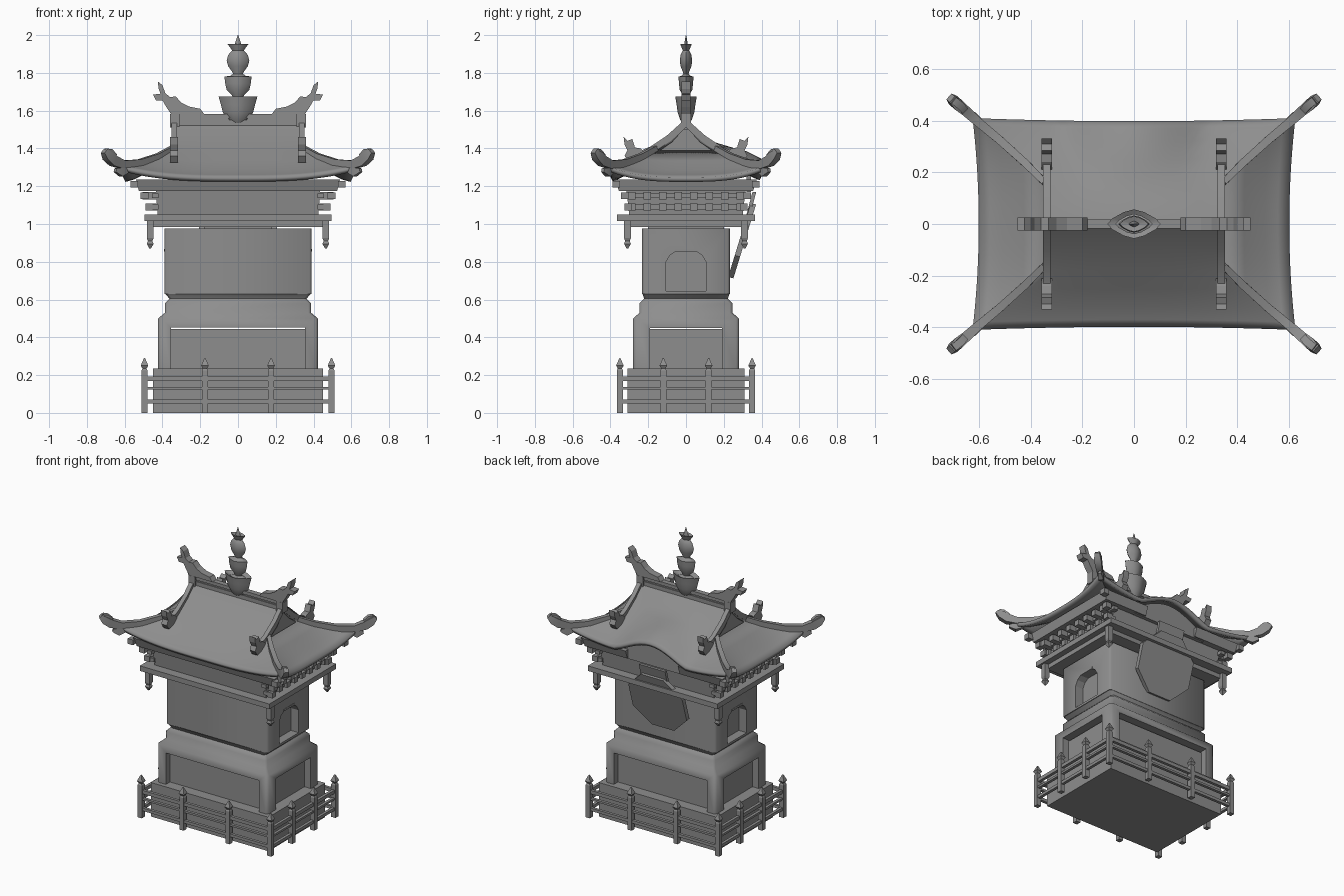
import bpy, bmesh, math
from mathutils import Vector

cube = bpy.data.objects.get("Cube")
if cube:
    bpy.data.objects.remove(cube)

stone = bpy.data.materials.new("grey_stone")
stone.use_nodes = True
GREY = (0.27, 0.27, 0.27, 1)
stone.diffuse_color = GREY
stone.node_tree.nodes["Principled BSDF"].inputs["Base Color"].default_value = GREY


def finish(name, bm, smooth=None):
    bmesh.ops.recalc_face_normals(bm, faces=bm.faces[:])
    me = bpy.data.meshes.new(name)
    bm.to_mesh(me)
    bm.free()
    ob = bpy.data.objects.new(name, me)
    bpy.context.collection.objects.link(ob)
    me.materials.append(stone)
    bpy.ops.object.select_all(action='DESELECT')
    ob.select_set(True)
    bpy.context.view_layer.objects.active = ob
    if smooth:
        bpy.ops.object.shade_smooth_by_angle(angle=math.radians(smooth))
    return ob


def loft(name, rings, smooth=None):
    """Skin a stack of equal-length rings and cap both ends."""
    bm = bmesh.new()
    rows = [[bm.verts.new(p) for p in r] for r in rings]
    n = len(rows[0])
    for a, b in zip(rows, rows[1:]):
        for i in range(n):
            bm.faces.new((a[i], a[(i + 1) % n], b[(i + 1) % n], b[i]))
    bm.faces.new(rows[0])
    bm.faces.new(rows[-1])
    return finish(name, bm, smooth)


def rect(x, y, z, c=0.0):
    """Rectangle ring with chamfered corners."""
    pts = []
    for sx, sy in ((1, 1), (-1, 1), (-1, -1), (1, -1)):
        p = [(sx * x, sy * (y - c), z), (sx * (x - c), sy * y, z)]
        pts += p if sx == sy else p[::-1]
    return pts if c else [(x, y, z), (-x, y, z), (-x, -y, z), (x, -y, z)]


def box(name, x, y, z):
    """Box from (min, max) ranges."""
    return loft(name, [[(x[0], y[0], h), (x[1], y[0], h), (x[1], y[1], h), (x[0], y[1], h)] for h in z])


def slab(name, x, y, z0, z1):
    return box(name, (-x, x), (-y, y), (z0, z1))


def plate(name, outline, axis, a, b):
    """Extrude a 2D outline along x or y."""
    put = (lambda p, d: (d, p[0], p[1])) if axis == 'x' else (lambda p, d: (p[0], d, p[1]))
    return loft(name, [[put(p, d) for p in outline] for d in (a, b)])


def bar(name, path):
    """Sweep a rectangular section along (x, y, z, width, height) points."""
    rings = []
    for i, (x, y, z, w, h) in enumerate(path):
        p, q = path[max(i - 1, 0)], path[min(i + 1, len(path) - 1)]
        d = Vector((q[0] - p[0], q[1] - p[1], q[2] - p[2])).normalized()
        s = Vector((-d.y, d.x, 0)).normalized()
        u = d.cross(s)
        c = Vector((x, y, z))
        rings.append([c + s * a * w / 2 + u * b * h / 2 for a, b in ((1, 1), (-1, 1), (-1, -1), (1, -1))])
    return loft(name, rings, 35)


def cut(ob, cutter):
    m = ob.modifiers.new("cut", 'BOOLEAN')
    m.object = cutter
    m.solver = 'EXACT'
    bpy.ops.object.select_all(action='DESELECT')
    bpy.context.view_layer.objects.active = ob
    ob.select_set(True)
    bpy.ops.object.modifier_apply(modifier=m.name)
    bpy.data.objects.remove(cutter)


SIDES = (-1, 1)
QUADS = [(sx, sy) for sx in SIDES for sy in SIDES]

# Platform and railing
slab("platform", .45, .31, 0, .235)
posts = [(sx * x, sy * y) for sx, sy in QUADS for x, y in ((.495, .35), (.175, .35), (.495, .12))]
for px, py in posts:
    rings = [[(px + a, py + b, z) for a, b, _ in rect(r, r, 0)]
             for z, r in ((0, .016), (.225, .016), (.235, .011), (.25, .02), (.29, .003))]
    loft("railing_post", rings)
for z, h in ((.18, .012), (.13, .007), (.06, .01)):
    for s in SIDES:
        box("front_rail", (-.48, .48), (s * .35 - .01, s * .35 + .01), (z - h, z + h))
        box("side_rail", (s * .495 - .01, s * .495 + .01), (-.34, .34), (z - h, z + h))

# Pedestal with open panels around an inner core
pedestal = loft("pedestal", [rect(x, y, z, .015) for z, x, y in (
    (.23, .423, .28), (.50, .423, .28), (.53, .387, .246), (.58, .387, .246),
    (.605, .363, .222), (.635, .39, .232))], 60)
cut(pedestal, box("cutter", (-.355, .355), (-.5, .5), (.2, .452)))
cut(pedestal, box("cutter", (-.6, .6), (-.19, .19), (.2, .45)))
slab("pedestal_core", .375, .235, .23, .443)

# Main body with arched side niches
body = loft("body", [rect(.39, .232, z, .012) for z in (.63, .975)], 50)
arch = [(-.105, .645), (.105, .645), (.105, .8), (.085, .835), (.055, .855), (-.055, .855), (-.085, .835), (-.105, .8)]
for s in SIDES:
    cut(body, plate("cutter", arch, 'x', s * .33, s * .5))
    box("niche_cap", (s * .37, s * .392), (-.06, .06), (.855, .868))
slab("body_cap", .18, .2, .97, .99)

# Beams, frieze and eave boards, notched at the back for the plaque
slab("lower_beam", .455, .305, .985, 1.02)
slab("upper_beam", .495, .365, 1.015, 1.05)
loft("frieze", [rect(.425, .30, 1.04), rect(.435, .315, 1.18)])
board = loft("eave_board", [rect(.525, .355, 1.175), rect(.54, .375, 1.235)])
cut(board, box("cutter", (-.2, .2), (.33, .5), (1.1, 1.3)))
for s in SIDES:
    for z, reach, half in ((1.09, .475, .32), (1.15, .505, .345)):
        box("bracket_rail", (s * .42, s * .455), (-half, half), (z - .012, z + .012))
        for i in range(8):
            y = -.287 + .082 * i
            box("bracket_block", (s * .42, s * reach), (y - .019, y + .019), (z - .019, z + .019))
for sx, sy in QUADS:
    for z, x, y in ((1.21, .55, .37), (1.15, .495, .325), (1.09, .47, .305)):
        cx, cy = sx * x, sy * y
        box("corner_bracket", (cx - .02, cx + .02), (cy - .02, cy + .02), (z - .018, z + .018))
    cx, cy = sx * .465, sy * .31
    loft("hanging_post", [[(cx + a, cy + b, z) for a, b, _ in rect(r, r, 0)] for z, r in (
        (.87, .004), (.895, .018), (.91, .012), (.925, .018), (.985, .018), (1.03, .018))])


# Hip-and-gable roof with an arched swell over the back
HALF = .28


def swell(x, y):
    if y <= .1 or abs(x) > HALF:
        return 0
    return .1 * math.cos(x / HALF * math.pi / 2) ** 1.2 * min((y - .1) / .22, 1)


N = 32
ROWS = [(0, 1.54, .35, 0), (.09, 1.453, .35, 0), (.18, 1.388, .35, 0), (.25, 1.335, .43, .01),
        (.32, 1.285, .52, .03), (.37, 1.26, .575, .045), (.398, 1.247, .625, .06)]
bm = bmesh.new()


def roof_strip(rows):
    grid = [[bm.verts.new(p) for p in r] for r in rows]
    for a, b in zip(grid, grid[1:]):
        for i in range(len(a) - 1):
            bm.faces.new((a[i], a[i + 1], b[i + 1], b[i]))


STEPS = [2 * i / N - 1 for i in range(N + 1)]
for s in SIDES:
    slope = []
    for y, z, xh, lift in ROWS:
        slope.append([(t * xh, s * (y + lift * .2 * t * t),
                       z + lift * abs(t) ** 3 + swell(t * xh, s * y)) for t in STEPS])
    roof_strip(slope)
    roof_strip([[(s * (xh - lift * .4 * (1 - t * t)), t * (y + lift * .2),
                  z + lift * abs(t) ** 3) for t in STEPS] for y, z, xh, lift in ROWS[2:]])
bmesh.ops.remove_doubles(bm, verts=bm.verts[:], dist=.0005)
roof = finish("roof", bm, 40)
thick = roof.modifiers.new("thickness", 'SOLIDIFY')
thick.thickness = .025
thick.offset = -1
for s in SIDES:
    plate("gable", [(-.18, 1.375), (.18, 1.375), (.09, 1.443), (0, 1.53), (-.09, 1.443)], 'x', s * .30, s * .335)

# Infill under the back arch, and the tilted eight-sided plaque on its bracket
hump = [(-.28 + .04 * i, 1.225 + swell(-.28 + .04 * i, .33)) for i in range(15)]
plate("arch_infill", [(-.28, 1.17)] + hump + [(.28, 1.17)], 'y', .32, .345)
ring = []
for d in (0, .028):
    ring.append([(.223 * math.cos(a), .283 + .065 * math.sin(a) + d,
                  .915 + .212 * math.sin(a) - d * .25)
                 for a in (math.pi / 8 + k * math.pi / 4 for k in range(8))])
loft("plaque", ring)
loft("plaque_bracket", [[(-.1, y, z), (.1, y, z), (.1, y + .02, z), (-.1, y + .02, z)]
                        for y, z in ((.32, 1.05), (.352, 1.17))])

# Ridge beam, descending ridges and upturned hips
slab("ridge_base", .345, .018, 1.50, 1.55)
slab("ridge_top", .355, .018, 1.56, 1.583)
slab("ridge_core", .33, .011, 1.53, 1.57)
for s in SIDES:
    box("ridge_end", (s * .335 - .025, s * .335 + .025), (-.026, .026), (1.51, 1.583))
for sx, sy in QUADS:
    bar("gable_ridge", [(sx * .338, sy * y, z, .03, .035) for y, z in (
        (0, 1.535), (.09, 1.455), (.18, 1.395), (.25, 1.365), (.30, 1.35))])
    head = [(.21, 1.375), (.24, 1.40), (.27, 1.405), (.285, 1.45), (.31, 1.44), (.33, 1.46),
            (.325, 1.42), (.31, 1.39), (.325, 1.36), (.30, 1.325), (.24, 1.34)]
    plate("ridge_beast", [(sy * y, z) for y, z in head], 'x', sx * .338 - .021, sx * .338 + .021)
    bar("hip_ridge", [(sx * x, sy * y, z, w, h) for x, y, z, w, h in (
        (.345, .16, 1.40, .025, .03), (.42, .235, 1.357, .03, .035), (.52, .325, 1.322, .032, .04),
        (.61, .40, 1.314, .035, .045), (.66, .445, 1.334, .04, .055),
        (.69, .47, 1.36, .045, .05), (.71, .488, 1.385, .03, .025))])
    bar("hip_beast", [(sx * x, sy * y, z, w, h) for x, y, z, w, h in (
        (.58, .385, 1.285, .02, .02), (.62, .415, 1.275, .035, .045), (.65, .44, 1.285, .02, .02))])
    bar("hip_horn", [(sx * x, sy * y, z, .03, h) for x, y, z, h in (
        (.655, .44, 1.36, .02), (.68, .465, 1.38, .035), (.70, .48, 1.39, .02))])

# Dragons at the ridge ends
dragon = [(.18, 1.583), (.20, 1.61), (.26, 1.622), (.30, 1.643), (.33, 1.675), (.36, 1.672),
          (.385, 1.693), (.40, 1.735), (.425, 1.755), (.42, 1.715), (.41, 1.69), (.45, 1.685),
          (.435, 1.655), (.40, 1.655), (.38, 1.62), (.355, 1.583)]
for s in SIDES:
    plate("ridge_dragon", [(s * x, z) for x, z in dragon], 'y', -.025, .025)


# Stacked central finial, flattened front to back
def lathe(name, profile, n=12):
    rings = []
    for r, z in profile:
        ring = []
        for k in range(n):
            c, d = math.cos(2 * math.pi * k / n), math.sin(2 * math.pi * k / n)
            ring.append((r * math.copysign(abs(c) ** 1.4, c), .55 * r * math.copysign(abs(d) ** 1.4, d), z))
        rings.append(ring)
    return loft(name, rings, 40)


lathe("finial_crown", [(.015, 1.52), (.055, 1.55), (.08, 1.59), (.09, 1.63), (.103, 1.675), (.06, 1.66), (.025, 1.67)])
lathe("finial_cup", [(.02, 1.66), (.035, 1.685), (.06, 1.71), (.068, 1.745), (.072, 1.78), (.04, 1.785), (.02, 1.80)])
lathe("finial_ball", [(.02, 1.78), (.03, 1.805), (.052, 1.835), (.06, 1.865), (.052, 1.895), (.03, 1.92), (.015, 1.925)])
lathe("finial_tip", [(.02, 1.905), (.035, 1.925), (.055, 1.952), (.02, 1.945), (.013, 1.965), (.002, 2.0)])
